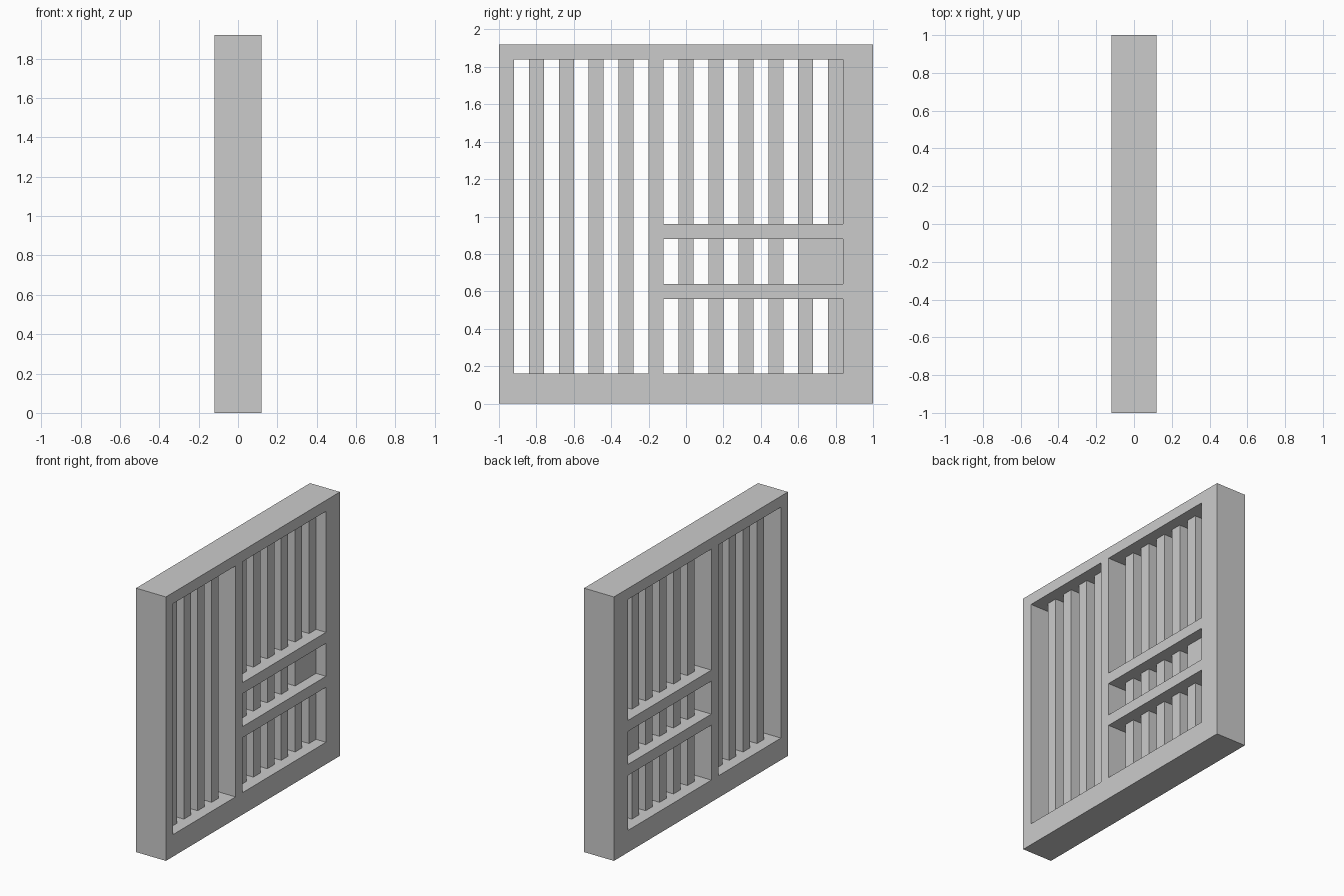
import bpy
import bmesh

if "Cube" in bpy.data.objects:
    bpy.data.objects.remove(bpy.data.objects["Cube"], do_unlink=True)

grey = bpy.data.materials.new("plain grey")
grey.use_nodes = True
colour = (0.6, 0.6, 0.6, 1)
grey.diffuse_color = colour
grey.node_tree.nodes["Principled BSDF"].inputs["Base Color"].default_value = colour

DEPTH = 0.24   # frame thickness along x
BAR = 0.08     # bar width and thickness
PITCH = 0.16   # spacing between bars


def add_box(bm, depth, y0, y1, z0, z1):
    verts = bmesh.ops.create_cube(bm, size=1)["verts"]
    bmesh.ops.scale(bm, verts=verts, vec=(depth, y1 - y0, z1 - z0))
    bmesh.ops.translate(bm, verts=verts, vec=(0, (y0 + y1) / 2, (z0 + z1) / 2))


def make_object(name, boxes):
    bm = bmesh.new()
    for box in boxes:
        add_box(bm, *box)
    mesh = bpy.data.meshes.new(name)
    bm.to_mesh(mesh)
    bm.free()
    mesh.materials.append(grey)
    obj = bpy.data.objects.new(name, mesh)
    bpy.context.collection.objects.link(obj)
    return obj


# Openings: name, y range, z range, first bar, bar count
openings = [
    ("tall", -0.92, -0.2, 0.16, 1.84, -0.84, 4),
    ("lower", -0.12, 0.84, 0.16, 0.56, -0.04, 6),
    ("middle", -0.12, 0.84, 0.64, 0.88, -0.04, 4),
    ("upper", -0.12, 0.84, 0.96, 1.84, -0.04, 6),
]

# Frame with the openings cut through it
frame = make_object("frame", [(DEPTH, -1, 1, 0, 1.92)])
cutter = make_object("opening_cutter", [(1, *o[1:5]) for o in openings])
cut = frame.modifiers.new("openings", "BOOLEAN")
cut.operation = "DIFFERENCE"
cut.solver = "EXACT"
cut.object = cutter
bpy.context.view_layer.objects.active = frame
bpy.ops.object.modifier_apply(modifier=cut.name)
bpy.data.objects.remove(cutter, do_unlink=True)

# Recessed vertical bars in each opening
for name, y0, y1, z0, z1, first, count in openings:
    starts = [first + i * PITCH for i in range(count)]
    make_object(name + "_bars", [(BAR, y, y + BAR, z0, z1) for y in starts])

# Solid lock panel at the end of the middle opening
make_object("lock_panel", [(BAR, 0.6, 0.84, 0.64, 0.88)])
